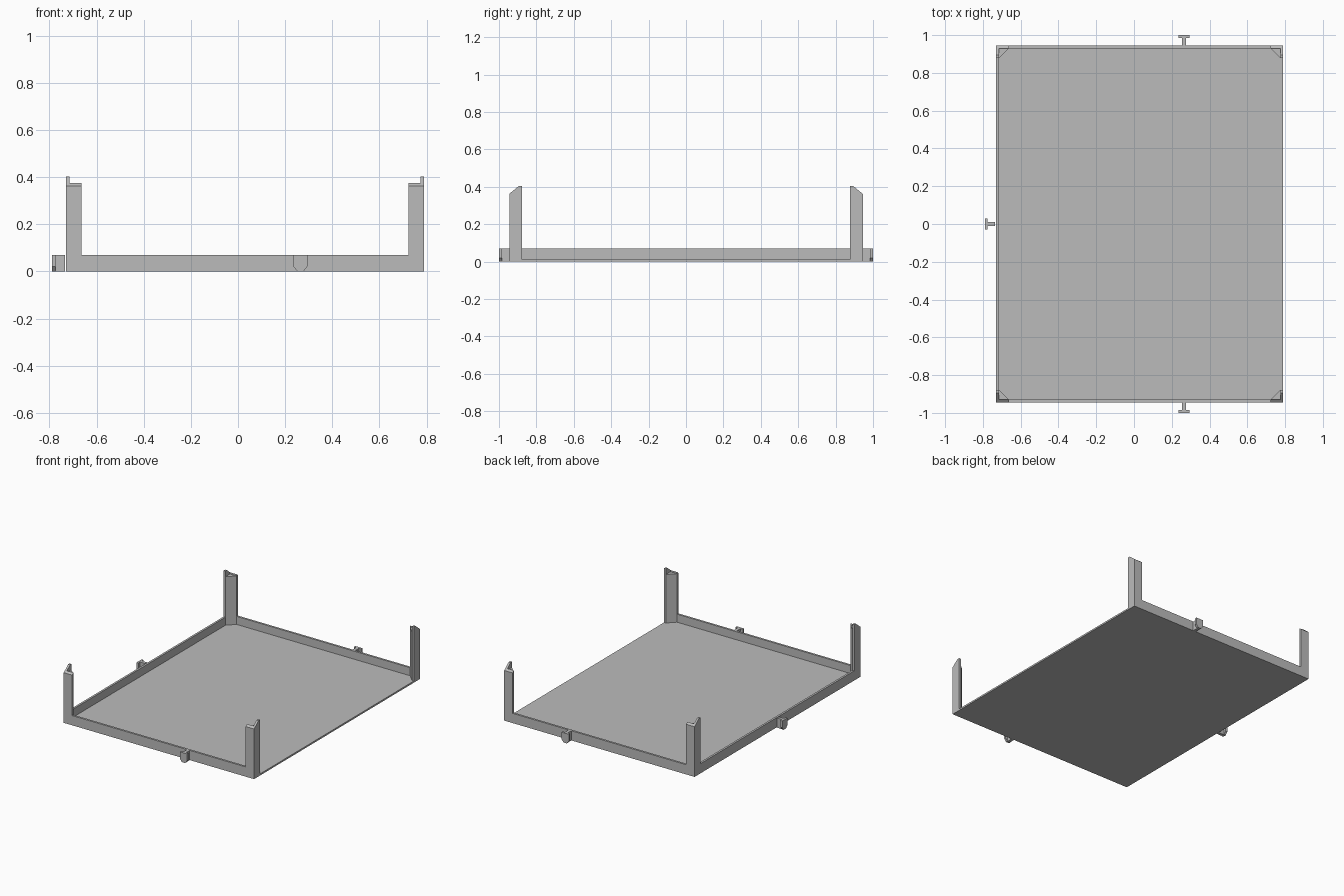
import bpy
import bmesh
from mathutils import Matrix, Vector

cube = bpy.data.objects.get("Cube")
if cube:
    bpy.data.objects.remove(cube, do_unlink=True)

X0, X1, Y = -0.73, 0.79, 0.945      # tray outline
WALL, FLOOR, RIM = 0.015, 0.012, 0.07
POST = 0.067

grey = bpy.data.materials.new("plain grey")
grey.use_nodes = True
COLOUR = (0.5, 0.5, 0.5, 1)
grey.diffuse_color = COLOUR
grey.node_tree.nodes["Principled BSDF"].inputs["Base Color"].default_value = COLOUR


def finish(name, bm):
    bmesh.ops.recalc_face_normals(bm, faces=bm.faces)
    mesh = bpy.data.meshes.new(name)
    bm.to_mesh(mesh)
    bm.free()
    mesh.materials.append(grey)
    obj = bpy.data.objects.new(name, mesh)
    bpy.context.collection.objects.link(obj)
    return obj


def extrude(bm, points, offset):
    """Close a flat outline and sweep it along the offset."""
    face = bm.faces.new([bm.verts.new(p) for p in points])
    swept = bmesh.ops.extrude_face_region(bm, geom=[face], use_keep_orig=True)
    verts = [v for v in swept["geom"] if isinstance(v, bmesh.types.BMVert)]
    bmesh.ops.translate(bm, verts=verts, vec=offset)


def box(bm, x0, x1, y0, y1, z0, z1):
    outline = [(x0, y0, z0), (x1, y0, z0), (x1, y1, z0), (x0, y1, z0)]
    extrude(bm, outline, (0, 0, z1 - z0))


# Floor with three rim walls; the +x side stays open
bm = bmesh.new()
box(bm, X0, X1, -Y, Y, 0, FLOOR)
finish("tray_floor", bm)

for name, bounds in {
    "front_wall": (X0, X1, -Y, -Y + WALL),
    "back_wall": (X0, X1, Y - WALL, Y),
    "right_wall": (X0, X0 + WALL, -Y + WALL, Y - WALL),
}.items():
    bm = bmesh.new()
    box(bm, *bounds, FLOOR, RIM)
    finish(name, bm)


# Corner posts: two thin flanges with a sloped top and a diagonal gusset
def corner_post(name, x, sx, sy):
    bm = bmesh.new()
    side = [(0, 0, 0), (0, POST, 0), (0, POST, 0.403), (0, 0.05, 0.403), (0, 0, 0.362)]
    extrude(bm, side, (WALL, 0, 0))
    end = [(WALL, 0, 0), (WALL, WALL, 0), (WALL, WALL, 0.374), (WALL, 0, 0.362)]
    extrude(bm, end, (POST - WALL, 0, 0))
    gusset = [(WALL, WALL, FLOOR), (POST, WALL, FLOOR), (WALL, POST, FLOOR)]
    extrude(bm, gusset, (0, 0, 0.362 - FLOOR))
    place = Matrix.Translation((x, -sy * Y, 0)) @ Matrix.Diagonal((sx, sy, 1, 1))
    bmesh.ops.transform(bm, matrix=place, verts=bm.verts)
    finish(name, bm)


for end_name, sy in (("front", 1), ("back", -1)):
    corner_post(end_name + "_right_post", X0, 1, sy)
    corner_post(end_name + "_left_post", X1, -1, sy)


# T-shaped hooks: a thin stem carrying a plate with a tapered foot
def hook(name, location, angle):
    bm = bmesh.new()
    reach = 0.055
    w, foot, stem = 0.029, 0.013, 0.011
    box(bm, -stem, stem, -reach + WALL, 0, 0, RIM)
    half = [(foot, 0), (w, 0.02), (w, RIM)]
    outline = half + [(-x, z) for x, z in reversed(half)]
    extrude(bm, [(x, -reach, z) for x, z in outline], (0, WALL, 0))
    place = Matrix.Translation(Vector(location)) @ Matrix.Rotation(angle, 4, "Z")
    bmesh.ops.transform(bm, matrix=place, verts=bm.verts)
    finish(name, bm)


QUARTER = 1.570796
hook("front_hook", (0.265, -Y, 0), 0)
hook("back_hook", (0.265, Y, 0), 2 * QUARTER)
hook("right_hook", (X0 - 0.005, 0, 0), -QUARTER)
